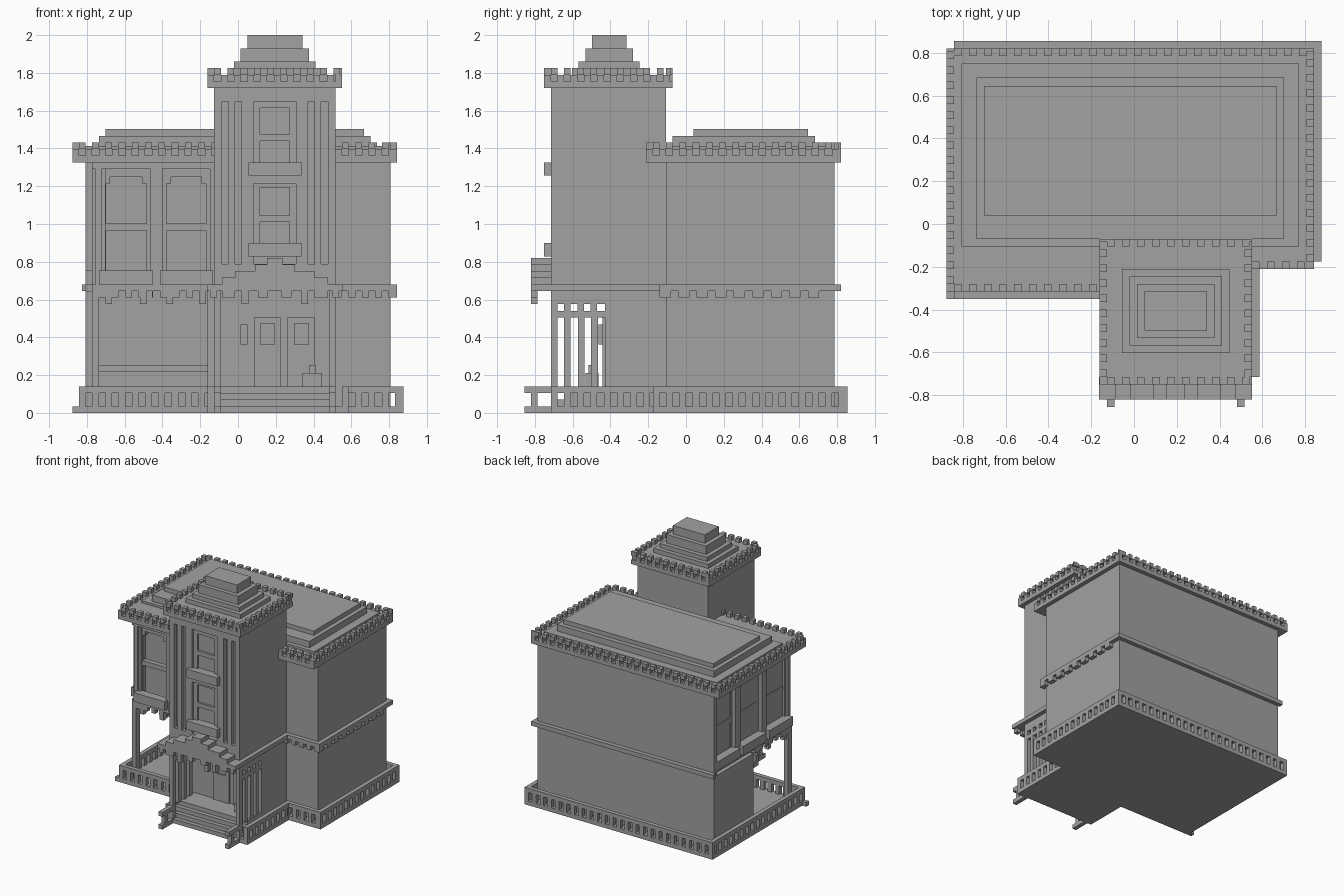
import bpy
import bmesh
from mathutils import Matrix, Vector

UNIT = 2 / 57  # size of one building block

cube = bpy.data.objects.get("Cube")
if cube:
    bpy.data.objects.remove(cube, do_unlink=True)

stone = bpy.data.materials.new("grey stone")
stone.use_nodes = True
stone.diffuse_color = (0.36, 0.36, 0.36, 1)
stone.node_tree.nodes["Principled BSDF"].inputs["Base Color"].default_value = stone.diffuse_color

# Main planes of the building, in blocks
wall_left, wall_right, wall_back = -23, 23, 22.4
wing_front, gallery_front, porch_back = -3, -8, 7.7
tower_left, tower_right, tower_front, tower_back = -3.6, 14.7, -20.4, -3
tower_mid = (tower_left + tower_right) / 2
base_left, base_right, base_front, base_back = -24, 25, -10, 24.4
step_left, step_right = tower_left - 1, tower_right + 2
wing_rail = -5
entry_wall = -12.2
ground, floor_line, eaves, tower_eaves = 4, 18.4, 37.8, 49


def block(x, y, z):
    """Box given as three (low, high) ranges."""
    return x, y, z


def build(name, blocks):
    """Make one object out of a list of blocks."""
    bm = bmesh.new()
    for ranges in blocks:
        low = Vector([min(r) for r in ranges])
        high = Vector([max(r) for r in ranges])
        place = Matrix.Translation((low + high) / 2 * UNIT) @ Matrix.Diagonal((high - low) * UNIT).to_4x4()
        bmesh.ops.create_cube(bm, size=1, matrix=place)
    mesh = bpy.data.meshes.new(name)
    bm.to_mesh(mesh)
    bm.free()
    mesh.materials.append(stone)
    obj = bpy.data.objects.new(name, mesh)
    bpy.context.collection.objects.link(obj)
    return obj


def row(x, y, z, start=0, pitch=2):
    """Blocks one unit long, spaced along the longer side of a strip."""
    along_x = x[1] - x[0] > y[1] - y[0]
    low, high = x if along_x else y
    blocks, pos = [], low + start
    while pos < high - 0.3:
        span = (pos, min(pos + 1, high))
        blocks.append(block(span, y, z) if along_x else block(x, span, z))
        pos += pitch
    return blocks


def cornice(strips, z):
    """Slab edge with two staggered rows of small blocks."""
    blocks = []
    for x, y in strips:
        blocks += [block(x, y, (z, z + 1))]
        blocks += row(x, y, (z + 1, z + 2)) + row(x, y, (z + 2, z + 3), start=1)
    return blocks


def ring(x, y):
    """Four one-unit strips around a rectangle."""
    return [(x, (y[0], y[0] + 1)), (x, (y[1] - 1, y[1])),
            ((x[0], x[0] + 1), y), ((x[1] - 1, x[1]), y)]


# Ground slab
build("ground_slab", [
    block((base_left, base_right), (wing_rail, base_back), (0, 1)),
    block((base_left, step_left), (base_front, wing_rail), (0, 1)),
    block((step_left, step_right), (tower_front, wing_rail), (0, 1)),
    block((base_left - 1, base_left + 2), (base_front, base_front + 1), (0, 1))])

# Balustrade around the base
rails = [
    ((base_left, base_right), (base_back - 1, base_back)),
    ((base_right - 1, base_right), (wing_rail, base_back)),
    ((step_right - 1, base_right), (wing_rail, wing_rail + 1)),
    ((step_right - 1, step_right), (tower_front, wing_rail)),
    ((step_left, step_left + 1), (tower_front, base_front)),
    ((base_left, step_left + 1), (base_front, base_front + 1)),
    ((base_left, base_left + 1), (base_front, base_back))]
balustrade = []
for x, y in rails:
    balustrade += [block(x, y, (3, ground))] + row(x, y, (1, 3))
build("balustrade", balustrade)

# Entrance steps and their side rails
build("entrance_steps", [block((tower_left, tower_right), (tower_front + i, entry_wall), (i, i + 1))
                         for i in range(ground)])
side_rails = []
for x in (tower_left, tower_right - 1):
    side = (x, x + 1)
    reach = (-base_back, tower_front + 1)
    side_rails += [block(side, reach, (0, 1)), block(side, reach, (3, ground))]
    side_rails += [block(side, (y, y + 1), (1, 3)) for y in (-23.4, tower_front)]
build("step_rails", side_rails)

# Main house walls
build("house_walls", [
    block((wall_left, wall_right), (porch_back, wall_back), (0, floor_line)),
    block((tower_left, wall_right), (wing_front, wall_back), (0, eaves)),
    block((wall_left + 2, tower_left), (gallery_front + 2, wall_back), (floor_line, eaves)),
    block((wall_left, wall_left + 2), (wall_back - 1, wall_back), (floor_line, eaves)),
    block((wall_left + 2, tower_left), (porch_back - 0.3, porch_back), (6.2, 7.2))])

# Corner posts of the open side porch
build("porch_posts", [block((x, x + 1), (gallery_front, gallery_front + 1.5), (1, floor_line))
                      for x in (wall_left + 1, tower_left - 1)])

# Upper gallery: floor and lintel frames on the front and left sides
skin_left = wall_left + 1
build("gallery_frame", [
    block((skin_left, tower_left), (gallery_front, wall_back), z)
    for z in ((floor_line, floor_line + 1), (eaves - 1, eaves))])


def bay(low, high, side):
    """Window bay with pier, frame, crossbar and planter."""
    def put(a, depth, z):
        if side == "front":
            return block(a, [gallery_front + d for d in depth], z)
        return block([skin_left + d for d in depth], a, z)
    full, frame = (floor_line, eaves), (0.9, 2.1)
    left, right = low + 1, high - 1
    blocks = [put((low - 0.5, low + 0.4), (0, 2), full), put((high - 0.4, high + 0.5), (0, 2), full)]
    blocks += [put((low, left), frame, full), put((high - 1, high), frame, full)]
    blocks += [put((low, high), frame, z) for z in ((27.5, 28.6), (35.6, eaves))]
    blocks += [put(a, frame, (34.6, 36)) for a in ((low, left + 0.7), (right - 0.7, high))]
    # planter and hanging blocks
    blocks += [put((low, high), (-1, 1), (19.4, 21.5))]
    pos = low
    while pos < high:
        blocks.append(put((pos, min(pos + 1, high)), (0, 1), (17.4, floor_line)))
        pos += 2
    blocks += [put((a, a + 1), (0, 1), (16.4, floor_line)) for a in (low + 1, high - 2)]
    return blocks


gallery = bay(-21, -12.8, "front") + bay(-11.8, tower_left - 0.2, "front")
bay_length = (wall_back - gallery_front - 1) / 3
for i in range(3):
    start = gallery_front + 0.5 + i * bay_length
    gallery += bay(start + 0.5, start + bay_length - 0.5, "left")
build("gallery_windows", gallery)

# String course between the floors
line = (floor_line, floor_line + 1)
drop = (floor_line - 1, floor_line)
outer = wall_right + 1
course = [
    block((wall_left - 0.5, outer), (wall_back, wall_back + 1), line),
    block((wall_right, outer), (wing_front - 1, wall_back + 1), line),
    block((tower_right, outer), (wing_front - 1, wing_front), line),
    block((tower_left - 1, tower_right + 1), (tower_front, wing_front), line)]
course += row((tower_right, outer), (wing_front - 1, wing_front), drop)
for i in range(9):
    y = wing_front - 1 + i * 2.8
    course.append(block((wall_right, outer), (y, y + 1.7), drop))
build("string_course", course)

# Main roof: slab, battlements and stepped top
roof_x, roof_y = (-25, 24), (-9, 23.4)
wing_edge = -6
build("house_roof", [
    block((-24, 23), (wing_edge + 1, 22.4), (eaves, eaves + 2)),
    block((-24, tower_left), (gallery_front, 22.4), (eaves, eaves + 2)),
    block((-23, 22), (wing_front, 21.4), (eaves, eaves + 2.5)),
    block((-21, 20), (-2, 19.5), (eaves, eaves + 4)),
    block((-20, 19), (1.1, 18.4), (eaves, eaves + 5))])
build("house_cornice", cornice([
    (roof_x, (roof_y[1] - 1, roof_y[1])),
    ((roof_x[0], roof_x[0] + 1), roof_y),
    ((roof_x[1] - 1, roof_x[1]), (wing_edge, roof_y[1])),
    ((tower_right, roof_x[1]), (wing_edge, wing_edge + 1)),
    ((roof_x[0], tower_left), (roof_y[0], roof_y[0] + 1))], eaves))

# Tower body: lower core, upper shaft and the panelled front skin
skin = (tower_front, tower_front + 1)
shaft = (floor_line, tower_eaves)
panel = (22.5, 47)
tower = [
    block((tower_left, tower_right), (entry_wall, tower_back), (0, floor_line)),
    block((tower_left, tower_right), (tower_front + 1, tower_back), shaft),
    block((tower_left, tower_right), skin, (floor_line, panel[0])),
    block((tower_left, tower_right), skin, (panel[1], tower_eaves))]
for sign in (-1, 1):
    for near, far in ((3.2, 5), (6, 7), (8, tower_right - tower_mid)):
        tower.append(block((tower_mid + sign * near, tower_mid + sign * far), skin, panel))
build("tower_walls", tower)

# Tower windows with thick sills
windows = []
for sill, top in ((23.6, 35), (35.8, panel[1])):
    wide = (tower_mid - 3.2, tower_mid + 3.2)
    frame = (tower_front + 0.5, tower_front + 1)
    windows.append(block((tower_mid - 4, tower_mid + 4), (tower_front - 1, tower_front + 1), (sill, sill + 2)))
    windows += [block(wide, frame, (sill + 5.2, sill + 6.2)), block(wide, frame, (top - 1, top))]
    for x in (wide[0], wide[1] - 1):
        windows.append(block((x, x + 1), frame, (sill, top)))
windows.append(block(wide, skin, (34.6, 36)))
build("tower_windows", windows)

# Tower cornice and stepped roof
top_x, top_y = (tower_left - 1, tower_right + 1), (tower_front - 1, tower_back + 1)
build("tower_cornice", cornice(ring(top_x, top_y), tower_eaves))
tiers = [block((top_x[0] + 1, top_x[1] - 1), (top_y[0] + 1, top_y[1] - 1), (tower_eaves, 51))]
for i, height in enumerate((52, 53, 55, 57)):
    inset = i + 3
    tiers.append(block((top_x[0] + inset, top_x[1] - inset),
                       (top_y[0] + inset + 1.2, top_y[1] - inset - 1), (51, height)))
build("tower_roof", tiers)

# Entrance porch: side columns and beams
porch = []
for x in (tower_left, tower_right - 1):
    side = (x, x + 1)
    depth = (tower_front, entry_wall)
    porch += [block(side, (y, y + 1), (ground, 15)) for y in (-20.4, -18.4, -16.3, -14.3)]
    porch += [block(side, depth, (14.4, 15.4)), block(side, depth, (16.4, floor_line))]
    porch += row(side, depth, (15.4, 16.4))
build("entrance_porch", porch)

# Stepped gable over the entrance
gable = []
hood = (tower_front - 3, tower_front)
for i, half in enumerate((10.2, 8, 6, 3, 1.2)):
    gable.append(block((tower_mid - half, tower_mid + half), hood, (floor_line + i, floor_line + i + 1)))
for sign in (-1, 1):
    for near, far, depth in ((8.7, 9.7, 1), (6, 8, 1), (4, 5, 2), (1, 2.5, 1)):
        gable.append(block((tower_mid + sign * near, tower_mid + sign * far),
                           (hood[0], hood[0] + 1), (floor_line - depth, floor_line)))
build("entrance_gable", gable)

# Double door with glazed panels, wall lamp and planter
doors = []
for x in (2.4, 7.5):
    face = (entry_wall - 0.4, entry_wall)
    doors += [block((x, x + 4.1), face, z) for z in ((ground, 10.3), (13.5, 14.4))]
    doors += [block((a, a + 1), face, (ground, 14.4)) for a in (x, x + 3.1)]
build("double_door", doors)
build("wall_lamp", [block((0.4, 1.4), (entry_wall - 1, entry_wall), (10.3, 13.3))])
build("entry_planter", [
    block((9.7, 12.7), (entry_wall - 3, entry_wall - 1), (ground, 6)),
    block((10.7, 11.7), (entry_wall - 2.5, entry_wall - 1.5), (6, 7.2))])
